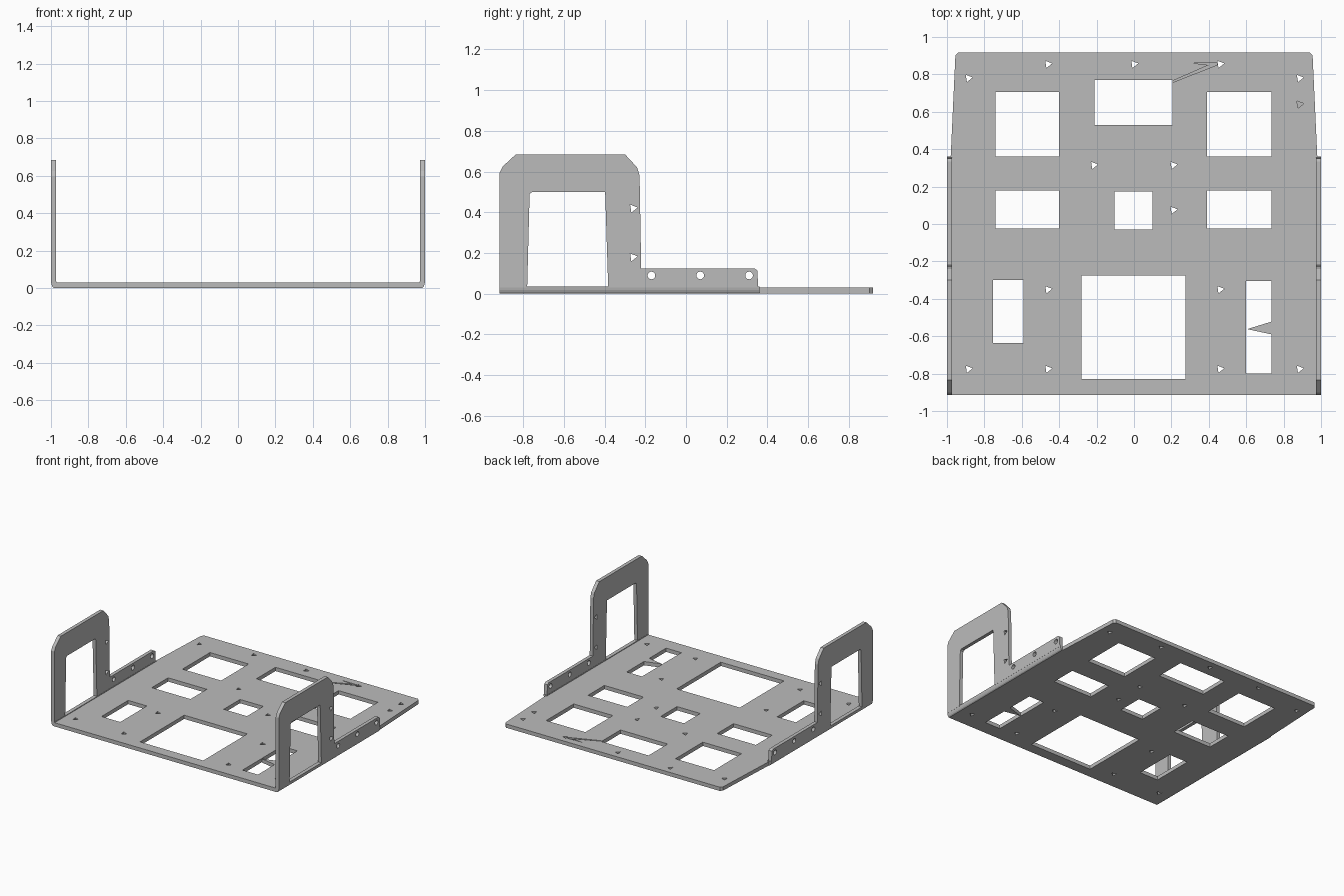
import bpy, bmesh, math
from mathutils import Matrix

cube = bpy.data.objects.get("Cube")
if cube:
    bpy.data.objects.remove(cube, do_unlink=True)

grey = bpy.data.materials.new("sheet metal grey")
grey.use_nodes = True
colour = (0.5, 0.5, 0.5, 1)
grey.diffuse_color = colour
grey.node_tree.nodes["Principled BSDF"].inputs["Base Color"].default_value = colour

UP = Matrix.Identity(4)
SIDE = Matrix(((0, 0, 1, 0), (1, 0, 0, 0), (0, 1, 0, 0), (0, 0, 0, 1)))  # drawn in y, z
FRONT = Matrix.Rotation(math.pi / 2, 4, "X")                             # drawn in x, z


def rect(x0, x1, y0, y1):
    return [(x0, y0), (x1, y0), (x1, y1), (x0, y1)]


def ring(x, y, r, n, phase=0.0):
    return [(x + r * math.cos(phase + math.tau * i / n),
             y + r * math.sin(phase + math.tau * i / n)) for i in range(n)]


def drill(x, y):
    return ring(x, y, 0.023, 3, 0.15)


def sheet(name, loops, start, end, frame=UP, mirrored=False):
    """Filled outline with holes, given a thickness from start to end."""
    curve = bpy.data.curves.new(name, "CURVE")
    curve.dimensions = "2D"
    curve.fill_mode = "BOTH"
    curve.extrude = (end - start) / 2
    for loop in loops:
        spline = curve.splines.new("POLY")
        spline.points.add(len(loop) - 1)
        for point, (x, y) in zip(spline.points, loop):
            point.co = (x, y, 0, 1)
        spline.use_cyclic_u = True
    temp = bpy.data.objects.new(name, curve)
    bpy.context.collection.objects.link(temp)
    graph = bpy.context.evaluated_depsgraph_get()
    mesh = bpy.data.meshes.new_from_object(temp.evaluated_get(graph))
    bpy.data.objects.remove(temp, do_unlink=True)
    bpy.data.curves.remove(curve)
    mesh.transform(frame @ Matrix.Translation((0, 0, (start + end) / 2)))
    bm = bmesh.new()
    bm.from_mesh(mesh)
    bmesh.ops.remove_doubles(bm, verts=bm.verts, dist=0.0005)
    bmesh.ops.recalc_face_normals(bm, faces=bm.faces)
    for face in bm.faces:
        face.smooth = False
    bm.to_mesh(mesh)
    bm.free()
    mesh.materials.clear()
    mesh.materials.append(grey)
    obj = bpy.data.objects.new(name, mesh)
    bpy.context.collection.objects.link(obj)
    if mirrored:
        obj.modifiers.new("mirror", "MIRROR")
    return obj


# Base plate: tapered rear edge, windows and drilled holes
half = [(0.97, -0.915), (0.97, 0.36), (0.98, 0.36), (0.955, 0.90), (0.94, 0.918)]
outline = half + [(-x, y) for x, y in reversed(half)]
windows = [
    rect(-0.28, 0.275, -0.83, -0.275),
    rect(-0.21, 0.205, 0.53, 0.77),
    rect(-0.105, 0.10, -0.03, 0.175),
    rect(-0.755, -0.59, -0.635, -0.30),
    # slot with a pointed tab reaching in from its outer edge
    [(0.60, -0.80), (0.735, -0.80), (0.735, -0.59), (0.605, -0.562),
     (0.735, -0.522), (0.735, -0.305), (0.60, -0.305)],
]
for x0, x1 in ((-0.74, -0.40), (0.39, 0.735)):
    windows += [rect(x0, x1, 0.36, 0.705), rect(x0, x1, -0.025, 0.18)]
drilled = [(0, 0.855), (-0.215, 0.315), (0.21, 0.315), (0.21, 0.075)]
for s in (-1, 1):
    drilled += [(s * 0.885, 0.78), (s * 0.885, -0.775), (s * 0.46, 0.855),
                (s * 0.46, -0.35), (s * 0.46, -0.775)]
plate = sheet("base_plate", [outline] + windows + [drill(*p) for p in drilled], 0, 0.03)

# Shallow groove and blind hole in the top of the plate
recesses = [[(0.195, 0.76), (0.215, 0.76), (0.443, 0.85), (0.443, 0.862), (0.30, 0.862),
             (0.40, 0.85)], drill(0.885, 0.64)]
cutter = sheet("recess_cutter", recesses, 0.018, 0.05)
cutter.hide_render = True
cutter.hide_viewport = True
cut = plate.modifiers.new("recesses", "BOOLEAN")
cut.operation = "DIFFERENCE"
cut.solver = "EXACT"
cut.object = cutter

# Rounded bend joining the plate to the upright sides
bend = [(0.97, 0), (0.984, 0), (0.992, 0.006), (0.997, 0.018), (1, 0.035), (0.97, 0.035)]
sheet("side_bend", [bend], -0.36, 0.915, FRONT, True)

# Upright sides: handle arch in front, low flange behind
side = [(-0.915, 0.03), (-0.78, 0.03), (-0.768, 0.49), (-0.755, 0.50), (-0.397, 0.50),
        (-0.382, 0.03), (0.355, 0.03), (0.35, 0.115), (0.335, 0.125), (-0.22, 0.125),
        (-0.228, 0.58), (-0.24, 0.62), (-0.30, 0.685), (-0.835, 0.685), (-0.90, 0.625),
        (-0.915, 0.595)]
holes = [ring(y, 0.09, 0.019, 12) for y in (-0.17, 0.07, 0.31)]
holes += [drill(-0.26, 0.42), drill(-0.26, 0.18)]
sheet("side_handle", [side] + holes, 0.972, 1.0, SIDE, True)
